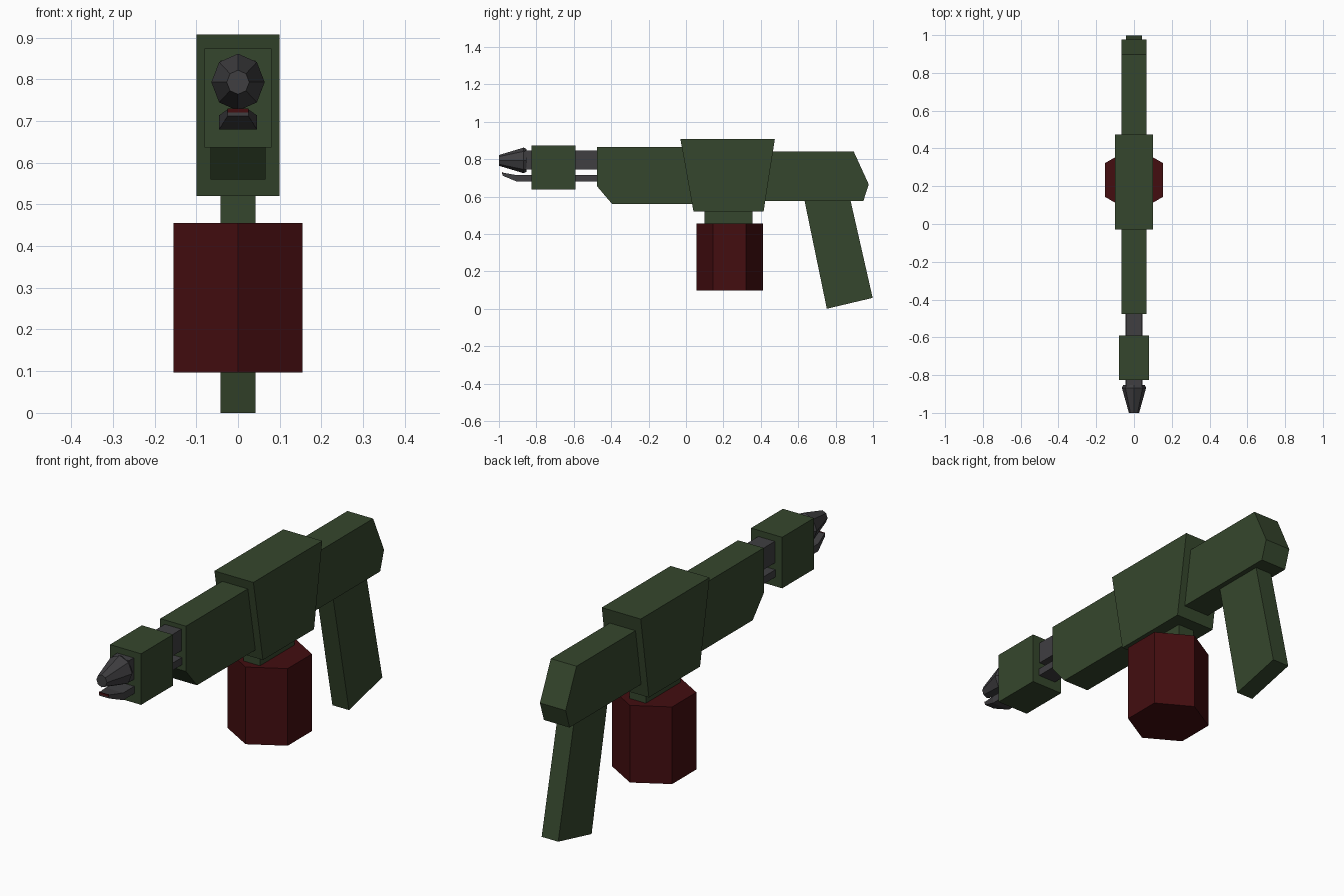
import bpy, bmesh, math

if "Cube" in bpy.data.objects:
    bpy.data.objects.remove(bpy.data.objects["Cube"])


def material(name, rgb):
    m = bpy.data.materials.new(name)
    m.diffuse_color = (*rgb, 1)
    m.use_nodes = True
    m.node_tree.nodes["Principled BSDF"].inputs["Base Color"].default_value = m.diffuse_color
    return m


GREEN = material("olive green", (0.036, 0.062, 0.026))
RED = material("dark red", (0.056, 0.004, 0.005))
GREY = material("gunmetal grey", (0.050, 0.049, 0.053))


def loft(name, rings, mat):
    """Closed solid joining rings that have the same number of points."""
    bm = bmesh.new()
    loops = [[bm.verts.new(p) for p in ring] for ring in rings]
    n = len(loops[0])
    for a, b in zip(loops, loops[1:]):
        for i in range(n):
            j = (i + 1) % n
            bm.faces.new((a[i], a[j], b[j], b[i]))
    bm.faces.new(loops[0])
    bm.faces.new(loops[-1])
    bmesh.ops.recalc_face_normals(bm, faces=bm.faces)
    me = bpy.data.meshes.new(name)
    bm.to_mesh(me)
    bm.free()
    me.materials.append(mat)
    ob = bpy.data.objects.new(name, me)
    bpy.context.collection.objects.link(ob)
    return ob


def slab(name, half, profile, mat):
    """Side profile (y, z) extruded across x."""
    return loft(name, [[(s * half, y, z) for y, z in profile] for s in (-1, 1)], mat)


def box(name, half, y0, y1, z0, z1, mat):
    return slab(name, half, [(y0, z0), (y1, z0), (y1, z1), (y0, z1)], mat)


def rect(half, y, z0, z1):
    return [(-half, y, z0), (half, y, z0), (half, y, z1), (-half, y, z1)]


# Receiver, fore body, stock and grip
slab("receiver", 0.10, [(-0.03, 0.907), (0.475, 0.907), (0.415, 0.52), (0.04, 0.52)], GREEN)
slab("fore_body", 0.066, [(0.10, 0.865), (-0.476, 0.865), (-0.476, 0.655),
                          (-0.395, 0.56), (0.10, 0.56)], GREEN)
slab("rear_body", 0.066, [(0.35, 0.84), (0.897, 0.84), (0.977, 0.665),
                          (0.948, 0.575), (0.35, 0.575)], GREEN)
slab("grip", 0.0425, [(0.623, 0.63), (0.868, 0.63), (0.998, 0.058), (0.753, 0.0)], GREEN)

# Hexagonal fuel drum and its neck
box("drum_neck", 0.0425, 0.10, 0.355, 0.44, 0.54, GREEN)
hexagon = [(0.178 * math.sin(math.radians(60 * i)),
            0.233 + 0.178 * math.cos(math.radians(60 * i))) for i in range(6)]
loft("fuel_drum", [[(x, y, z) for x, y in hexagon] for z in (0.097, 0.455)], RED)

# Barrel with green shroud
box("barrel", 0.0425, -0.86, -0.45, 0.745, 0.845, GREY)
box("barrel_shroud", 0.08, -0.825, -0.591, 0.637, 0.874, GREEN)

# Eight-sided tapered nozzle
rings = [[(r * math.sin(math.radians(45 * i)), y, 0.793 + 1.07 * r * math.cos(math.radians(45 * i)))
          for i in range(8)] for y, r in ((-1.0, 0.027), (-0.868, 0.064), (-0.853, 0.057))]
loft("nozzle", rings, GREY)

# Pilot igniter bar with narrowed, upturned tip and red end plate
loft("igniter", [rect(0.025, -0.982, 0.712, 0.728), rect(0.045, -0.905, 0.68, 0.714),
                 rect(0.045, -0.45, 0.68, 0.714)], GREY)
box("igniter_tip", 0.025, -0.985, -0.981, 0.720, 0.730, RED)
